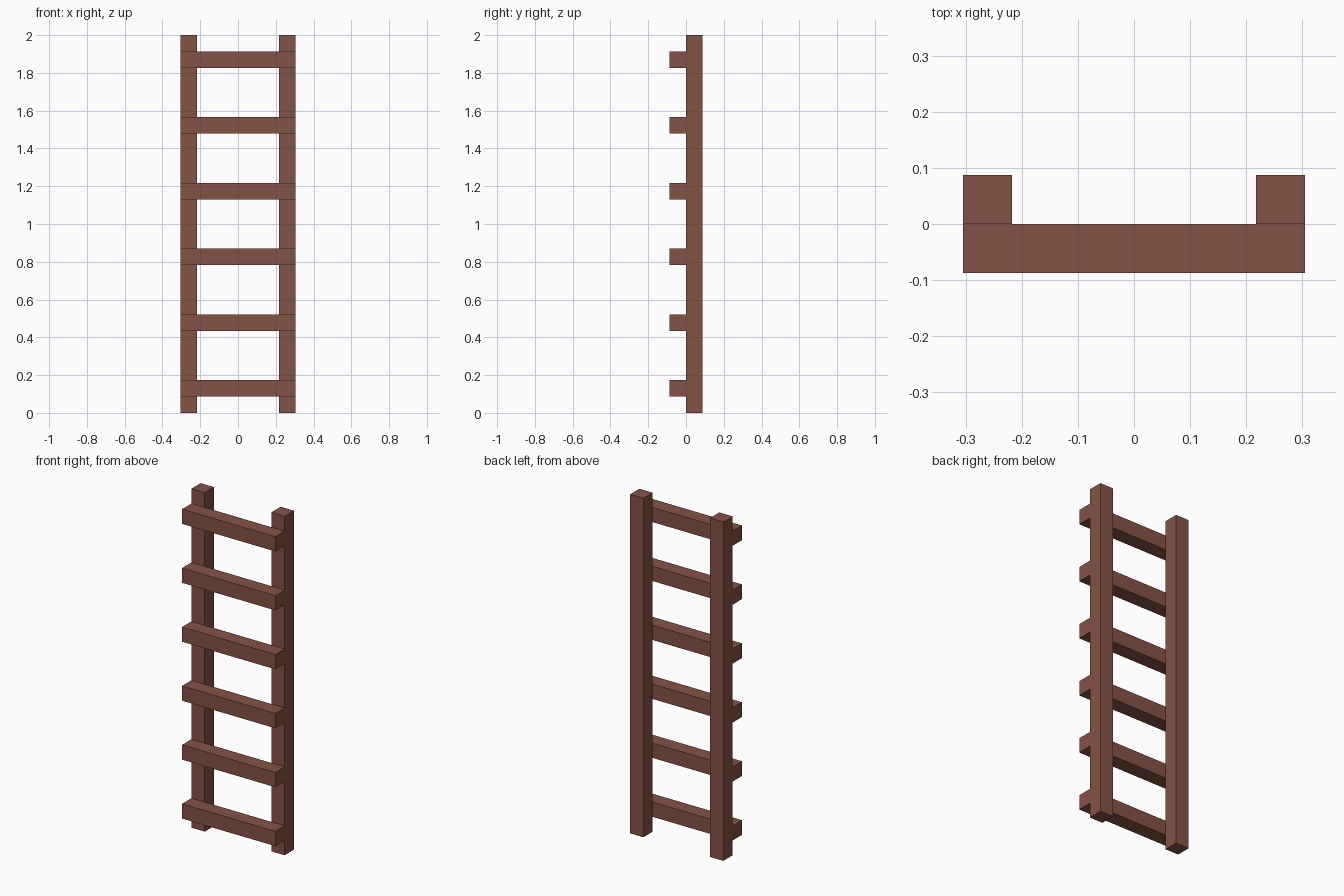
import bpy

default_cube = bpy.data.objects.get("Cube")
if default_cube:
    bpy.data.objects.remove(default_cube, do_unlink=True)

BEAM = 2 / 23          # square beam thickness; the ladder is 23 beams tall
WIDTH = 7 * BEAM
RUNGS = 6

# Single brown wood colour
wood = bpy.data.materials.new("brown_wood")
wood.use_nodes = True
colour = (0.235, 0.084, 0.061, 1)
wood.diffuse_color = colour
shader = next(n for n in wood.node_tree.nodes if n.type == "BSDF_PRINCIPLED")
shader.inputs["Base Color"].default_value = colour
shader.inputs["Roughness"].default_value = 0.9


def beam(name, size, centre):
    bpy.ops.mesh.primitive_cube_add(size=1, location=centre)
    obj = bpy.context.object
    obj.name = name
    obj.scale = size
    bpy.ops.object.transform_apply(location=False, rotation=False, scale=True)
    obj.data.materials.append(wood)
    return obj


# Two uprights at the back
for side, sign in (("left", 1), ("right", -1)):
    beam(f"{side}_upright", (BEAM, BEAM, 2),
         (sign * (WIDTH - BEAM) / 2, BEAM / 2, 1))

# Rungs fixed across the front of the uprights
for i in range(RUNGS):
    beam(f"rung_{i + 1}", (WIDTH, BEAM, BEAM),
         (0, -BEAM / 2, BEAM * (1.5 + 4 * i)))
